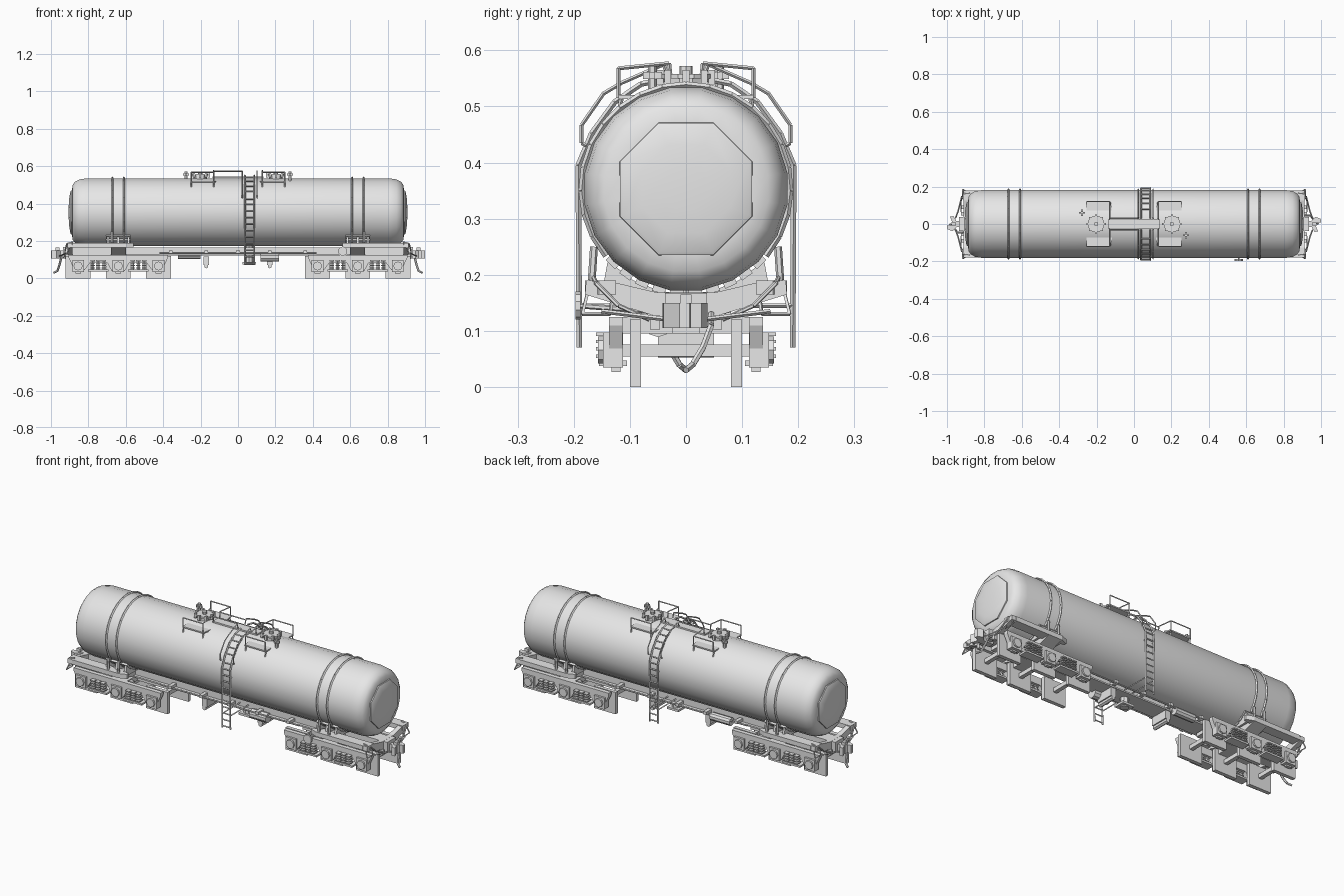
import bpy, bmesh
from math import sin, cos, pi, radians
from mathutils import Vector, Matrix

if "Cube" in bpy.data.objects:
    bpy.data.objects.remove(bpy.data.objects["Cube"])

grey = bpy.data.materials.new("light_grey")
grey.use_nodes = True
grey.diffuse_color = (0.8, 0.8, 0.8, 1)
grey.node_tree.nodes["Principled BSDF"].inputs["Base Color"].default_value = (0.8, 0.8, 0.8, 1)

SIDES = (-1, 1)
TANK_Z, TANK_R = 0.353, 0.183


def finish(name, bm, smooth=False):
    bmesh.ops.recalc_face_normals(bm, faces=bm.faces)
    mesh = bpy.data.meshes.new(name)
    bm.to_mesh(mesh)
    bm.free()
    mesh.materials.append(grey)
    ob = bpy.data.objects.new(name, mesh)
    bpy.context.collection.objects.link(ob)
    if smooth:
        bpy.ops.object.select_all(action='DESELECT')
        ob.select_set(True)
        bpy.context.view_layer.objects.active = ob
        bpy.ops.object.shade_smooth_by_angle(angle=radians(35))
    return ob


def box(name, centre, size, tilt=0):
    bm = bmesh.new()
    m = Matrix.Translation(centre) @ Matrix.Rotation(tilt, 4, 'X') @ Matrix.Diagonal((*size, 1))
    bmesh.ops.create_cube(bm, size=1, matrix=m)
    return finish(name, bm)


def rod(bm, a, b, r, n):
    a, b = Vector(a), Vector(b)
    d = b - a
    m = Matrix.Translation((a + b) / 2) @ d.to_track_quat('Z', 'Y').to_matrix().to_4x4()
    bmesh.ops.create_cone(bm, cap_ends=True, segments=n, radius1=r, radius2=r, depth=d.length, matrix=m)


def pipes(name, paths, r=0.004, n=4):
    """Straight round bars along one or more paths."""
    bm = bmesh.new()
    for path in paths:
        for a, b in zip(path, path[1:]):
            rod(bm, a, b, r, n)
    return finish(name, bm, n > 6)


def prism(name, outline, axis, lo, hi):
    """Extrude a 2D outline along an axis; the outline keeps the other axes in order."""
    def put(p, t):
        c = list(p)
        c.insert(axis, t)
        return c
    bm = bmesh.new()
    face = bm.faces.new([bm.verts.new(put(p, lo)) for p in outline])
    new = bmesh.ops.extrude_face_region(bm, geom=[face])["geom"]
    move = Vector(put((0, 0), hi - lo))
    bmesh.ops.translate(bm, vec=move, verts=[v for v in new if isinstance(v, bmesh.types.BMVert)])
    return finish(name, bm)


def lathe(name, profile, n):
    """Skin rings of (x, radius) around the tank axis."""
    bm = bmesh.new()
    rings = []
    for x, r in profile:
        angles = [2 * pi * (i + 0.5) / n for i in range(n)]
        rings.append([bm.verts.new((x, r * sin(a), TANK_Z + r * cos(a))) for a in angles])
    for a, b in zip(rings, rings[1:]):
        for i in range(n):
            j = (i + 1) % n
            bm.faces.new((a[i], a[j], b[j], b[i]))
    bm.faces.new(rings[0])
    bm.faces.new(rings[-1])
    return finish(name, bm, True)


def around(x, angle, r):
    """Point on the tank, angle measured from the bottom."""
    return (x, r * sin(angle), TANK_Z - r * cos(angle))


# Tank barrel and faceted end domes
end = [(0.815, 0.183), (0.848, 0.178), (0.872, 0.165), (0.884, 0.148), (0.888, 0.12)]
lathe("tank", [(-x, r) for x, r in reversed(end)] + end, 20)
for s in SIDES:
    lathe("tank_end_dome", [(s * x, r) for x, r in
          ((0.88, 0.129), (0.893, 0.127), (0.896, 0.121), (0.902, 0.085), (0.905, 0.04))], 8)

# Tank hold-down straps
for s in SIDES:
    for x in (0.61, 0.672):
        arc = [around(s * x, radians(50 + i * 13), 0.186) for i in range(21)]
        pipes("tank_strap", [arc], 0.0055)
        for t in SIDES:
            pipes("strap_anchor", [[(s * x, t * 0.164, 0.25), (s * x, t * 0.168, 0.19)]], 0.007, 6)

# Saddles with pads, bolsters and end platforms
half = [(0.18, 0.165), (0.178, 0.19), (0.13, 0.187), (0.05, 0.168)]
low = [(-0.05, 0.125), (0.05, 0.125)]
wing = half[::-1]
bolster = low + half + [(-y, z) for y, z in wing]
cradle = [around(0, radians(a), 0.188)[1:] for a in range(45, -46, -15)]
cradle = [(-0.15, 0.167), (0.15, 0.167), (0.14, 0.222)] + cradle + [(-0.14, 0.222)]
for s in SIDES:
    prism("bolster", bolster, 0, s * 0.60, s * 0.68)
    prism("end_beam", bolster, 0, s * 0.885, s * 0.912)
    for x in (0.585, 0.64, 0.695):
        prism("saddle_rib", cradle, 0, s * x - 0.006, s * x + 0.006)
    for a in range(-45, 46, 10):
        box("saddle_pad", around(s * 0.64, radians(a), 0.185), (0.13, 0.023, 0.012), radians(a))
    for t in SIDES:
        plan = [(0.56, 0.15), (0.56, 0.165), (0.60, 0.18), (0.885, 0.18), (0.915, 0.155), (0.915, 0.125), (0.70, 0.125)]
        prism("end_platform", [(s * x, t * y) for x, y in plan], 2, 0.165, 0.19)
        # End handrails
        pipes("end_handrail", [[(s * x, t * y, z) for x, y, z in
              ((0.88, 0.165, 0.195), (0.915, 0.16, 0.185), (0.925, 0.12, 0.145), (0.925, 0.065, 0.12))]], 0.004, 6)
        pipes("corner_step", [[(s * x, t * y, z) for x, y, z in
              ((0.90, 0.175, 0.17), (0.915, 0.185, 0.13), (0.915, 0.135, 0.13), (0.90, 0.13, 0.17))]], 0.0035)
        box("end_bracket", (s * 0.915, t * 0.055, 0.115), (0.02, 0.018, 0.025))
        pipes("uncoupling_lever", [[(s * 0.92, t * 0.15, 0.135), (s * 0.94, t * 0.07, 0.125),
                                    (s * 0.955, t * 0.03, 0.12)]], 0.004)

# Centre sill and long side rods
box("centre_sill", (0, 0, 0.143), (1.80, 0.07, 0.044))
for t in SIDES:
    box("sill_flange", (0, t * 0.04, 0.125), (1.2, 0.02, 0.008))
    pipes("brake_rod", [[(-0.42, t * 0.07, 0.135), (0.42, t * 0.07, 0.135)]], 0.005, 6)
for x in (-0.36, -0.17, 0.0, 0.17, 0.36):
    box("cross_bearer", (x, 0, 0.14), (0.02, 0.16, 0.016))

# Brake gear and outlet valve under the middle
pipes("brake_cylinder", [[(0.12, -0.05, 0.115), (0.22, -0.05, 0.115)]], 0.026, 10)
pipes("air_reservoir", [[(-0.32, 0.06, 0.125), (-0.2, 0.06, 0.125)]], 0.022, 10)
pipes("outlet_valve", [[(0.06, 0, 0.175), (0.06, 0, 0.07)]], 0.022, 8)
box("outlet_flange", (0.06, 0, 0.08), (0.07, 0.06, 0.012))
for x in (-0.17, 0.17):
    box("brake_hanger", (x, 0, 0.095), (0.03, 0.10, 0.045))
    pipes("brake_hanger_pin", [[(x, -0.05, 0.065), (x, 0.05, 0.065)]], 0.012, 6)
pipes("hand_brake_wheel", [[(0.56, -0.197, 0.145), (0.56, -0.188, 0.145)]], 0.025, 10)
pipes("hand_brake_shaft", [[(0.56, -0.19, 0.145), (0.56, -0.06, 0.135)]], 0.005, 6)

# Three-axle bogies
frame = [(-0.265, 0.11), (-0.265, 0.125), (0.265, 0.125), (0.265, 0.11), (0.235, 0.045), (0.18, 0.045),
         (0.15, 0.085), (0.06, 0.085), (0.035, 0.04), (-0.035, 0.04), (-0.06, 0.085), (-0.15, 0.085),
         (-0.18, 0.045), (-0.235, 0.045)]
for s in SIDES:
    cx = s * 0.64
    box("bogie_cross_beam", (cx, 0, 0.11), (0.09, 0.24, 0.03))
    box("bogie_spine", (cx, 0, 0.105), (0.46, 0.05, 0.02))
    for dx in (-0.215, 0, 0.215):
        box("axle", (cx + dx, 0, 0.065), (0.022, 0.27, 0.022))
        for t in SIDES:
            box("wheel", (cx + dx, t * 0.09, 0.06), (0.133, 0.02, 0.12))
            box("axle_box", (cx + dx, t * 0.13, 0.066), (0.062, 0.036, 0.062))
            pipes("axle_cap", [[(cx + dx, t * 0.145, 0.066), (cx + dx, t * 0.157, 0.066)]], 0.024, 8)
            box("axle_keeper", (cx + dx, t * 0.125, 0.033), (0.03, 0.016, 0.012))
    for t in SIDES:
        prism("bogie_side_frame", [(cx + x, z) for x, z in frame], 1, t * 0.113, t * 0.137)
        for dx in (-0.1075, 0.1075):
            box("spring_seat", (cx + dx, t * 0.13, 0.042), (0.11, 0.05, 0.01))
            for ex in (-0.03, 0, 0.03):
                x = cx + dx + ex
                pipes("spring_core", [[(x, t * 0.135, 0.045), (x, t * 0.135, 0.095)]], 0.009, 6)
                for z in (0.055, 0.068, 0.081, 0.094):
                    box("spring_coil", (x, t * 0.143, z), (0.024, 0.034, 0.006))

# Couplers and air hoses
hook = [(0.89, -0.016), (0.95, -0.016), (0.965, -0.042), (0.985, -0.04), (0.972, -0.012), (0.98, 0.006),
        (1.0, 0.008), (0.998, 0.028), (0.97, 0.038), (0.948, 0.016), (0.89, 0.016)]
for s in SIDES:
    prism("coupler", [(s * x, s * y) for x, y in hook], 2, 0.105, 0.15)
    box("coupler_housing", (s * 0.92, 0, 0.14), (0.03, 0.075, 0.055))
    box("coupler_pin", (s * 0.965, 0, 0.135), (0.02, 0.02, 0.06))
    pipes("air_hose", [[(s * x, s * y, z) for x, y, z in
          ((0.915, 0.045, 0.13), (0.945, 0.045, 0.11), (0.955, 0.03, 0.07), (0.965, 0.012, 0.04), (0.985, 0, 0.03))]], 0.006, 6)

# Side ladders wrapping over the tank, with outer grab rails
climb = [(0.19, 0.07), (0.192, 0.395), (0.168, 0.452), (0.127, 0.508), (0.08, 0.54), (0.03, 0.55)]
grab = [(0.178, 0.43), (0.186, 0.435), (0.186, 0.467), (0.147, 0.523), (0.115, 0.542), (0.04, 0.575), (0.03, 0.55)]
for t in SIDES:
    pipes("ladder_rails", [[(x, t * y, z) for y, z in climb] for x in (0.037, 0.087)], 0.005)
    rungs = [climb[0][1] + 0.01 + i * 0.035 for i in range(10)]
    steps = [(0.191, z) for z in rungs] + [(0.18, 0.424), (0.158, 0.465), (0.138, 0.493), (0.11, 0.52), (0.08, 0.54)]
    pipes("ladder_rungs", [[(0.037, t * y, z), (0.087, t * y, z)] for y, z in steps], 0.004)
    pipes("ladder_grab_rails", [[(x, t * y, z) for y, z in grab] for x in (0.022, 0.102)], 0.0035)
    pipes("ladder_brackets", [[(x, t * 0.192, 0.353), (x, t * 0.175, 0.353)] for x in (0.037, 0.087)])
    pipes("ladder_lower_brackets", [[(x, t * 0.19, 0.145), (x, t * 0.03, 0.145)] for x in (0.037, 0.087)])

# Roof walkway, platforms and railings
box("roof_walkway", (0, 0, 0.541), (0.27, 0.055, 0.008))
for s in SIDES:
    for t in SIDES:
        deck = [(0.255, 0.07), (0.255, 0.12), (0.125, 0.12), (0.11, 0.027), (0.122, 0.027), (0.14, 0.07)]
        prism("roof_platform", [(s * x, t * y) for x, y in deck], 2, 0.513, 0.52)
        x0, x1 = s * 0.13, s * 0.25
        pipes("platform_railing", [
            [(x0, t * 0.12, 0.515), (x0, t * 0.12, 0.568), (x1, t * 0.12, 0.568), (x1, t * 0.12, 0.515)],
            [(x0, t * 0.12, 0.568), (x0, t * 0.03, 0.577), (x0, t * 0.026, 0.54)]], 0.0035)
        pipes("platform_support", [[(x, t * 0.115, 0.515), (x, t * 0.12, 0.487)] for x in (x0, x1)])
    # Filling hatches with bolts
    hx = s * 0.203
    pipes("hatch_neck", [[(hx, 0, 0.52), (hx, 0, 0.55)]], 0.038, 10)
    pipes("hatch_lid", [[(hx, 0, 0.55), (hx, 0, 0.558)]], 0.046, 10)
    pipes("hatch_knob", [[(hx, 0, 0.555), (hx, 0, 0.572)]], 0.012, 8)
    for i in range(8):
        a = i * pi / 4
        box("hatch_bolt", (hx + 0.046 * cos(a), 0.046 * sin(a), 0.552), (0.012, 0.012, 0.026))
    # Relief valves
    vx, vy = s * 0.278, -s * 0.06
    pipes("relief_valve", [[(vx, vy, 0.515), (vx, vy, 0.572)]], 0.008, 6)
    box("relief_valve_cap", (vx, vy, 0.555), (0.034, 0.01, 0.012))
    box("relief_valve_cross", (vx, vy, 0.555), (0.01, 0.034, 0.012))
pipes("walkway_rail", [[(-0.13, t * 0.03, 0.573), (0.02, t * 0.03, 0.573)] for t in SIDES], 0.0035)
